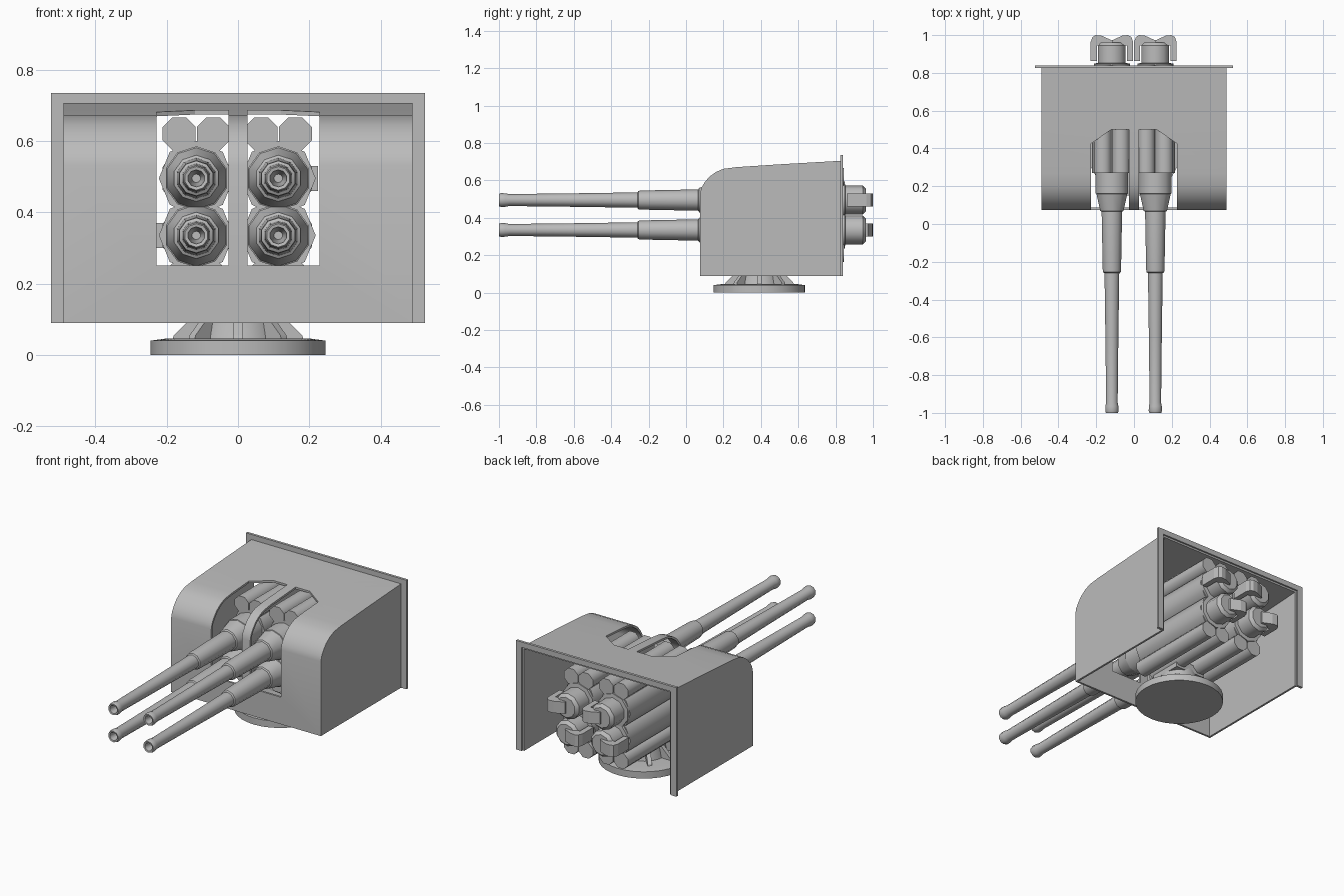
import bpy, bmesh, math
from mathutils import Vector

if "Cube" in bpy.data.objects:
    bpy.data.objects.remove(bpy.data.objects["Cube"])

grey = bpy.data.materials.new("plain grey")
grey.diffuse_color = (0.5, 0.5, 0.5, 1)
grey.use_nodes = True
grey.node_tree.nodes["Principled BSDF"].inputs["Base Color"].default_value = grey.diffuse_color


def finish(bm, name, smooth=None):
    bmesh.ops.recalc_face_normals(bm, faces=bm.faces)
    me = bpy.data.meshes.new(name)
    bm.to_mesh(me)
    bm.free()
    ob = bpy.data.objects.new(name, me)
    bpy.context.collection.objects.link(ob)
    me.materials.append(grey)
    if smooth:
        bpy.ops.object.select_all(action='DESELECT')
        ob.select_set(True)
        bpy.context.view_layer.objects.active = ob
        bpy.ops.object.shade_smooth_by_angle(angle=math.radians(smooth))
    return ob


def prism(name, pts, a, b, axis, smooth=None):
    """Extrude a 2D outline from a to b along x (outline y,z), y (x,z) or z (x,y)."""
    def place(p, t):
        c = list(p)
        c.insert("xyz".index(axis), t)
        return Vector(c)
    bm = bmesh.new()
    lo = [bm.verts.new(place(p, a)) for p in pts]
    hi = [bm.verts.new(place(p, b)) for p in pts]
    bm.faces.new(lo)
    bm.faces.new(hi)
    n = len(pts)
    for i in range(n):
        j = (i + 1) % n
        bm.faces.new((lo[i], lo[j], hi[j], hi[i]))
    return finish(bm, name, smooth)


def lathe(name, profile, centre, axis, sides, turn=0.0, smooth=None):
    """Turn (radius, position) points about an axis, closing both ends."""
    bm = bmesh.new()
    rings = []
    for r, t in profile:
        ring = []
        for i in range(sides):
            a = math.tau * (i + turn) / sides
            u, v = centre[0] + r * math.cos(a), centre[1] + r * math.sin(a)
            ring.append(bm.verts.new((u, t, v) if axis == 'y' else (u, v, t)))
        rings.append(ring)
    for p, q in zip(rings, rings[1:]):
        for i in range(sides):
            j = (i + 1) % sides
            bm.faces.new((p[i], p[j], q[j], q[i]))
    bm.faces.new(rings[0])
    bm.faces.new(rings[-1])
    return finish(bm, name, smooth)


def box(name, x0, x1, y0, y1, z0, z1):
    return prism(name, [(x0, y0), (x1, y0), (x1, y1), (x0, y1)], z0, z1, 'z')


def cut(target, cutter):
    cutter.hide_render = True
    m = target.modifiers.new("cut", 'BOOLEAN')
    m.operation = 'DIFFERENCE'
    m.solver = 'EXACT'
    m.object = cutter
    bpy.context.view_layer.objects.active = target
    bpy.ops.object.modifier_apply(modifier=m.name)
    bpy.data.objects.remove(cutter)


# Gun shield: curved box, open at the bottom and back
curve = [(0.075, 0.53), (0.082, 0.56), (0.10, 0.59), (0.125, 0.62),
         (0.16, 0.645), (0.20, 0.662), (0.27, 0.671), (0.5, 0.686)]
T = 0.012
shield = prism("shield", [(0.075, 0.09)] + curve + [(0.83, 0.705), (0.83, 0.09)],
               -0.49, 0.49, 'x')
inner = [(0.075 + T, 0.0), (0.075 + T, 0.527)]
inner += [(y + T * 0.75, z - T * 0.75) for y, z in curve[1:5]]
inner += [(y, z - T) for y, z in curve[5:]] + [(0.9, 0.696), (0.9, 0.0)]
cut(shield, prism("cavity", inner, -0.49 + T, 0.49 - T, 'x'))

# Tall gun slots with a slanted outer rear corner
for s in (-1, 1):
    slot = [(s * x, y) for x, y in
            ((0.027, 0.0), (0.228, 0.0), (0.228, 0.425), (0.12, 0.5), (0.027, 0.5))]
    cut(shield, prism("slot", slot, 0.25, 1.0, 'z'))
bpy.ops.object.select_all(action='DESELECT')
shield.select_set(True)
bpy.context.view_layer.objects.active = shield
bpy.ops.object.shade_smooth_by_angle(angle=math.radians(30))

# Rear flange framing the opening
prism("rear_flange", [(-0.525, 0.09), (-0.525, 0.735), (0.525, 0.735), (0.525, 0.09),
                      (0.488, 0.09), (0.488, 0.703), (-0.488, 0.703), (-0.488, 0.09)],
      0.825, 0.84, 'y')

# Four guns
barrel = [(0.012, -0.9), (0.024, -0.998), (0.033, -1.0), (0.037, -0.99), (0.036, -0.965),
          (0.032, -0.945), (0.036, -0.6), (0.041, -0.26), (0.049, -0.255),
          (0.051, -0.24), (0.057, 0.065), (0.065, 0.07), (0.086, 0.16),
          (0.09, 0.162), (0.09, 0.275)]
breech = [(0.1, 0.835), (0.1, 0.85), (0.077, 0.852), (0.077, 0.945), (0.06, 0.962)]
lever = [(0.0, 0.94), (0.0, 0.972), (0.055, 0.997), (0.085, 1.0), (0.103, 0.99),
         (0.112, 0.965), (0.112, 0.862), (0.08, 0.862), (0.08, 0.945)]
for cx in (-0.117, 0.113):
    for cz, side in ((0.335, -1), (0.495, 1)):
        c = (cx, cz)
        lathe("barrel", barrel, c, 'y', 10, 0.5, 40)
        lathe("cradle", [(0.105, 0.27), (0.105, 0.836)], c, 'y', 8, 0, 50)
        lathe("breech", breech, c, 'y', 10, 0.5, 40)
        prism("breech_lever", [(cx + side * x, y) for x, y in lever],
              cz - 0.035, cz + 0.035, 'z')
    # Recoil cylinders above and below each pair
    for cz in (0.21, 0.62):
        for dx in (-0.048, 0.048):
            lathe("recoil_cylinder", [(0.05, 0.27), (0.05, 0.845)],
                  (cx + dx, cz), 'y', 8, 0.5, 50)

# Pedestal with base plate, column, ribs and top block
P = (0.0, 0.392)
lathe("base_plate", [(0.245, 0.0), (0.245, 0.04), (0.2, 0.046)], P, 'z', 32, 0, 30)
lathe("column", [(0.125, 0.04), (0.112, 0.1), (0.1, 0.17)], P, 'z', 20, 0, 30)
for i in range(8):
    rib = prism("rib", [(0.05, 0.04), (0.185, 0.04), (0.18, 0.055), (0.115, 0.12), (0.05, 0.12)],
                -0.012, 0.012, 'y')
    rib.location = (P[0], P[1], 0)
    rib.rotation_euler.z = math.tau * i / 8
box("top_block", -0.1, 0.1, 0.29, 0.49, 0.15, 0.2)
